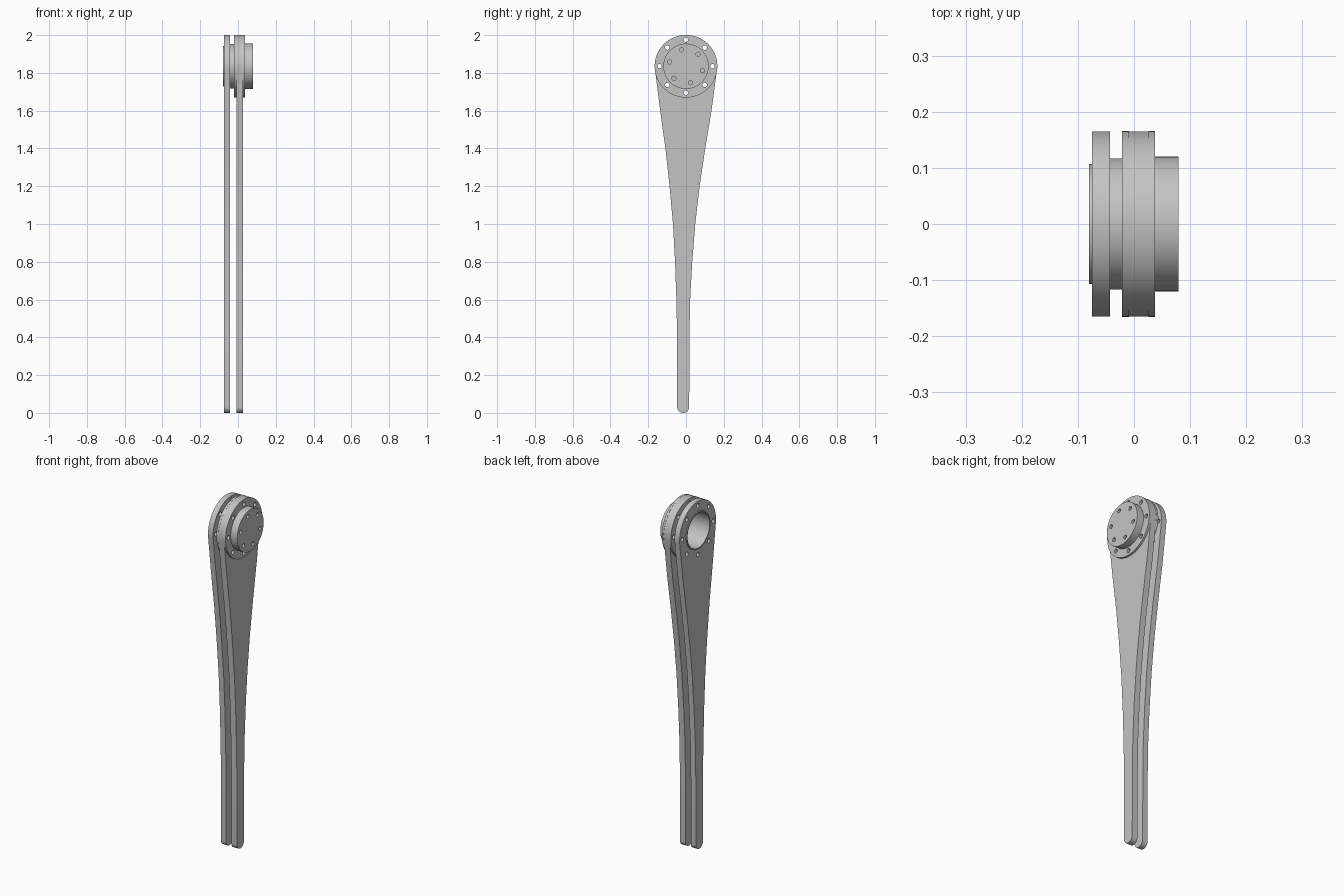
import bpy, bmesh
from math import sin, cos, pi, radians

cube = bpy.data.objects.get("Cube")
if cube:
    bpy.data.objects.remove(cube, do_unlink=True)

HUB_Z, HEAD_R, BORE_R = 1.835, 0.165, 0.10

steel = bpy.data.materials.new("brushed grey")
steel.use_nodes = True
GREY = (0.55, 0.55, 0.55, 1)
steel.diffuse_color = GREY
steel.node_tree.nodes["Principled BSDF"].inputs["Base Color"].default_value = GREY


def arc(cy, cz, r, start, end, n):
    step = (end - start) / n
    return [(cy + r * cos(start + i * step), cz + r * sin(start + i * step)) for i in range(n + 1)]


def circle(r, cy=0, cz=HUB_Z, n=96):
    return arc(cy, cz, r, 0, 2 * pi, n)[:-1]


def hole_ring(count, ring_r, r, offset=0):
    angles = [offset + 2 * pi * i / count for i in range(count)]
    return [circle(r, ring_r * cos(a), HUB_Z + ring_r * sin(a), 20) for a in angles]


def slab(name, x0, x1, outline, holes=()):
    """Flat profile in the side plane, with holes, extruded from x0 to x1."""
    curve = bpy.data.curves.new(name + "_profile", "CURVE")
    curve.dimensions = "2D"
    curve.fill_mode = "BOTH"
    curve.extrude = (x1 - x0) / 2
    for loop in [outline, *holes]:
        spline = curve.splines.new("POLY")
        spline.points.add(len(loop) - 1)
        for point, (y, z) in zip(spline.points, loop):
            point.co = (y, z, 0, 1)
        spline.use_cyclic_u = True
    helper = bpy.data.objects.new(name + "_helper", curve)
    bpy.context.collection.objects.link(helper)
    bpy.context.view_layer.update()
    depsgraph = bpy.context.evaluated_depsgraph_get()
    mesh = bpy.data.meshes.new_from_object(helper.evaluated_get(depsgraph))
    bpy.data.objects.remove(helper, do_unlink=True)

    # weld caps to walls and stand the slab up, thickness along x
    bm = bmesh.new()
    bm.from_mesh(mesh)
    bmesh.ops.remove_doubles(bm, verts=bm.verts, dist=1e-5)
    for v in bm.verts:
        y, z, t = v.co
        v.co = ((x0 + x1) / 2 + t, y, z)
    bmesh.ops.recalc_face_normals(bm, faces=bm.faces)
    bm.to_mesh(mesh)
    bm.free()
    mesh.materials.clear()
    mesh.materials.append(steel)

    obj = bpy.data.objects.new(name, mesh)
    bpy.context.collection.objects.link(obj)
    bpy.ops.object.select_all(action="DESELECT")
    obj.select_set(True)
    bpy.context.view_layer.objects.active = obj
    bpy.ops.object.shade_smooth_by_angle(angle=radians(30))
    return obj


# tapering blade outline: round head, concave flanks, round tip
flanks = [(1.6, -0.137, 0.135), (1.4, -0.109, 0.102), (1.2, -0.087, 0.072),
          (1.0, -0.069, 0.049), (0.8, -0.058, 0.033), (0.6, -0.051, 0.022),
          (0.4, -0.047, 0.018)]
blade = arc(0, HUB_Z, HEAD_R, radians(-9), radians(189), 64)
blade += [(left, z) for z, left, right in flanks]
blade += arc(-0.015, 0.032, 0.032, pi, 2 * pi, 20)
blade += [(right, z) for z, left, right in reversed(flanks)]

bore = [circle(BORE_R)]
bolts = hole_ring(8, 0.14, 0.012)
pins = hole_ring(6, 0.09, 0.011, radians(45))

# two matching blades
slab("right_blade", -0.075, -0.043, blade, bore + bolts)
slab("left_blade", -0.009, 0.026, blade, bore + bolts)

# clamp rings either side of the left blade
for name, x0, x1 in [("inner_clamp_ring", -0.021, -0.009), ("outer_clamp_ring", 0.026, 0.0375)]:
    slab(name, x0, x1, circle(0.166), bore + bolts)

# hub: lip, spacer, sleeve and closed cap with blind pin holes
slab("bore_lip", -0.08, -0.075, circle(0.107), bore)
slab("spacer", -0.043, -0.021, circle(0.117), bore)
slab("cap_sleeve", 0.0375, 0.058, circle(0.12), bore)
slab("cap_floor", 0.058, 0.064, circle(0.12))
slab("cap_face", 0.064, 0.079, circle(0.12), pins)
